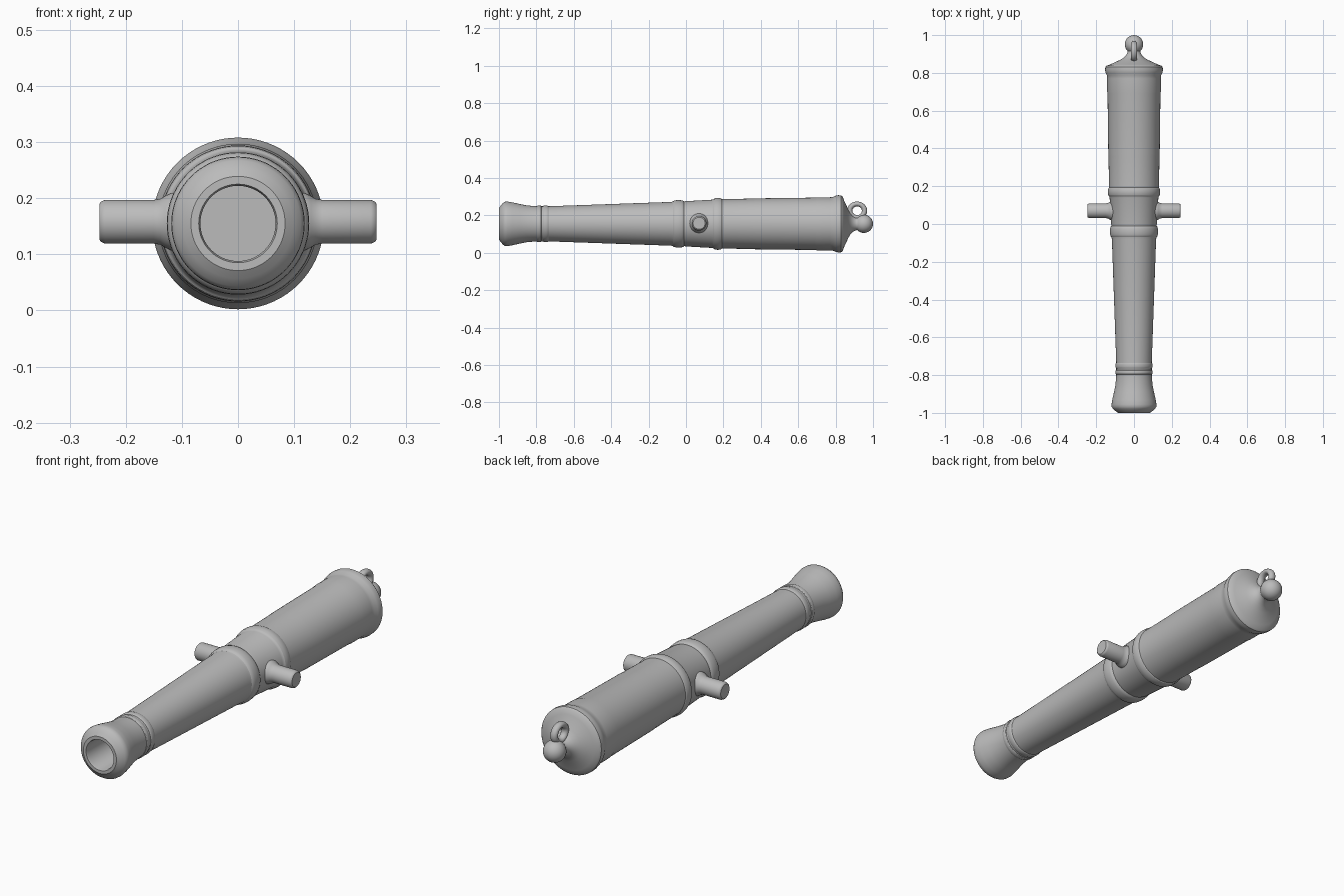
import bpy, math
from mathutils import Matrix, Vector

if "Cube" in bpy.data.objects:
    bpy.data.objects.remove(bpy.data.objects["Cube"], do_unlink=True)

AXIS_Z = 0.155

metal = bpy.data.materials.new("grey metal")
metal.use_nodes = True
GREY = (0.5, 0.5, 0.5, 1)
metal.diffuse_color = GREY
metal.node_tree.nodes["Principled BSDF"].inputs["Base Color"].default_value = GREY


def finish(obj, name, angle=30):
    obj.name = name
    obj.data.materials.clear()
    obj.data.materials.append(metal)
    bpy.ops.object.select_all(action='DESELECT')
    obj.select_set(True)
    bpy.context.view_layer.objects.active = obj
    bpy.ops.object.shade_smooth_by_angle(angle=math.radians(angle))


def lathe(name, profile, direction, origin, segments=64):
    """Revolve (distance along axis, radius) points around a direction."""
    turn = Vector((0, 0, 1)).rotation_difference(Vector(direction)).to_matrix().to_4x4()
    place = Matrix.Translation(origin) @ turn
    verts, rings = [], []
    for d, r in profile:
        n = 1 if r == 0 else segments
        rings.append([len(verts) + i for i in range(n)])
        for i in range(n):
            a = math.tau * i / segments
            verts.append(place @ Vector((r * math.cos(a), r * math.sin(a), d)))
    faces = []
    for low, high in zip(rings, rings[1:]):
        for i in range(segments):
            j = (i + 1) % segments
            quad = [low[i % len(low)], low[j % len(low)],
                    high[j % len(high)], high[i % len(high)]]
            faces.append(list(dict.fromkeys(quad)))
    mesh = bpy.data.meshes.new(name)
    mesh.from_pydata(verts, [], faces)
    obj = bpy.data.objects.new(name, mesh)
    bpy.context.collection.objects.link(obj)
    finish(obj, name)
    return obj


def band(y, r, half, rise):
    """Rounded moulding ring in the barrel profile."""
    return [(y - half, r)] + [
        (y - half * math.cos(t), r + rise * math.sin(t))
        for t in (math.pi * k / 6 for k in range(1, 6))] + [(y + half, r)]


# Barrel: bore, muzzle swell, tapered chase, reinforces and breech
barrel = [(0.6, 0), (0.6, 0.067), (-0.99, 0.067), (-1, 0.07),
          (-1, 0.084), (-0.99, 0.098), (-0.978, 0.112), (-0.968, 0.118),
          (-0.955, 0.119), (-0.93, 0.115), (-0.89, 0.106), (-0.85, 0.098),
          (-0.80, 0.094)]
barrel += band(-0.785, 0.094, 0.012, 0.004)
barrel += band(-0.75, 0.094, 0.015, 0.004)
barrel += [(-0.73, 0.094), (-0.08, 0.117)]
barrel += band(-0.04, 0.119, 0.03, 0.008)
barrel += [(0.0, 0.121), (0.14, 0.129)]
barrel += band(0.17, 0.132, 0.022, 0.007)
barrel += [(0.2, 0.132), (0.36, 0.135), (0.37, 0.136), (0.69, 0.140),
           (0.70, 0.142), (0.77, 0.142), (0.785, 0.143), (0.80, 0.150),
           (0.815, 0.153), (0.83, 0.152), (0.838, 0.145), (0.845, 0.125),
           (0.857, 0.10), (0.868, 0.075), (0.88, 0.055), (0.893, 0.042),
           (0.905, 0.036), (0.915, 0.034), (0.925, 0.037)]
# Rounded end knob
KNOB_Y, KNOB_R = 0.951, 0.049
for k in range(3, 13):
    t = math.pi * k / 12
    barrel.append((KNOB_Y - KNOB_R * math.cos(t), KNOB_R * math.sin(t) if k < 12 else 0))
lathe("cannon_barrel", barrel, (0, 1, 0), (0, 0, AXIS_Z), 72)

# Trunnions with a flared collar at the barrel
trunnion = [(0.09, 0.055), (0.12, 0.051), (0.13, 0.046), (0.138, 0.041),
            (0.15, 0.039), (0.237, 0.039), (0.244, 0.036), (0.247, 0.032), (0.247, 0)]
for side, label in ((1, "left"), (-1, "right")):
    lathe(label + "_trunnion", trunnion, (side, 0, 0), (0, 0.07, AXIS_Z + 0.003), 40)

# Rope loop above the neck
bpy.ops.mesh.primitive_torus_add(
    location=(0, 0.915, 0.225), rotation=(0, math.pi / 2, 0),
    major_segments=40, minor_segments=16, major_radius=0.036, minor_radius=0.013)
loop = bpy.context.object
loop.scale = (1, 1.1, 1.3)
finish(loop, "breech_loop", 60)
